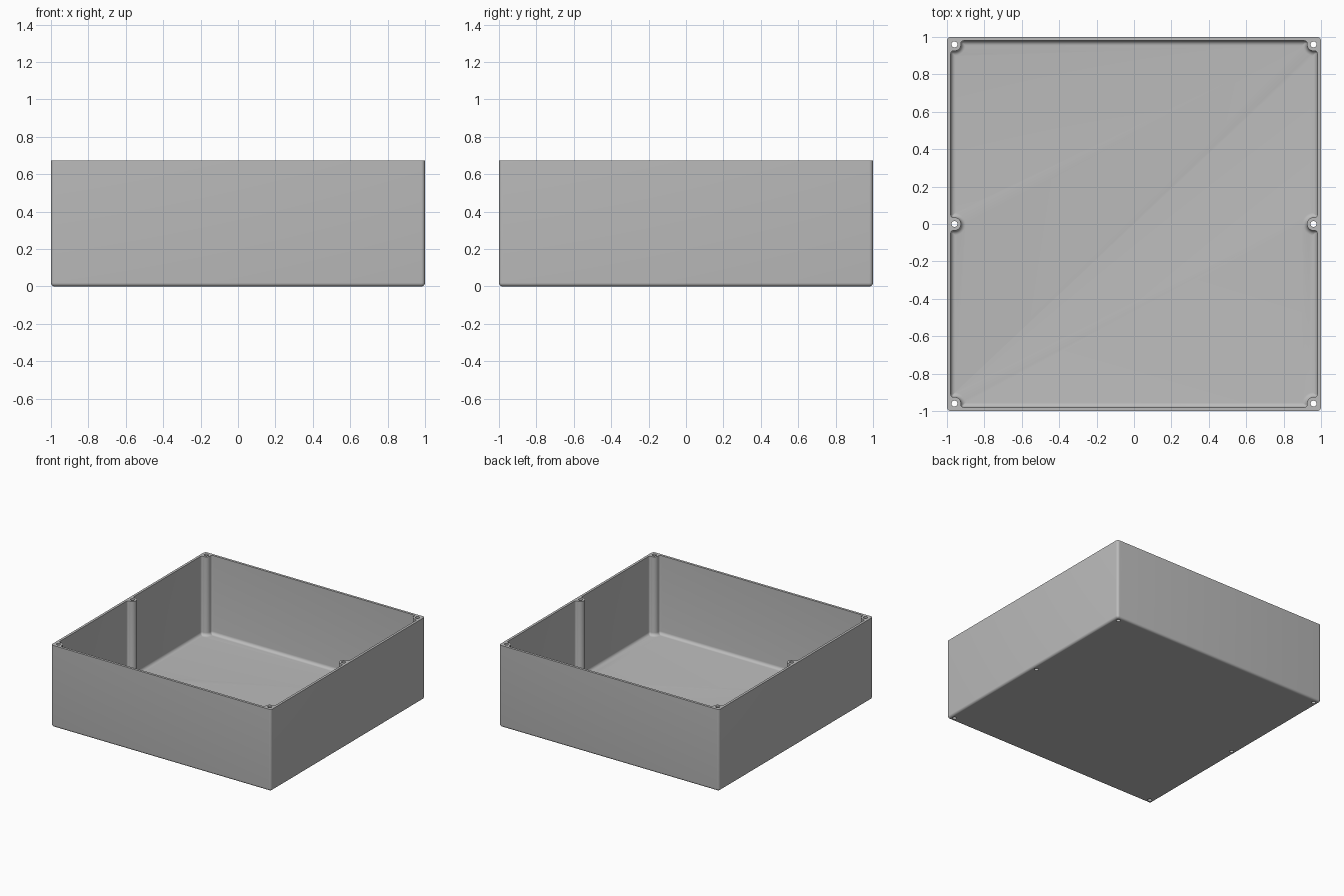
import bpy, bmesh
from math import sin, cos, pi, asin, radians

if "Cube" in bpy.data.objects:
    bpy.data.objects.remove(bpy.data.objects["Cube"])

HEIGHT = 0.672
WALL = 0.02      # wall thickness
FLOOR = 0.025    # floor thickness
POST = 0.96      # post axis distance from centre
POST_R = 0.035
HOLE_R = 0.016
FILLET = 0.015   # blend between post and wall


def arc(cx, cy, r, a0, a1, n):
    return [(cx + r * cos(a0 + (a1 - a0) * i / n), cy + r * sin(a0 + (a1 - a0) * i / n))
            for i in range(n + 1)]


def cavity_outline(d):
    """Inside outline with posts, shrunk inwards by d."""
    wall, r, f = 1 - WALL - d, POST_R + d, max(FILLET - d, 0.003)
    cx = wall - f
    t = asin((cx - POST) / (r + f))
    off = (r + f) * cos(t)
    q = pi / 2
    side_post = (arc(cx, -off, f, 0, q + t, 6)
                 + arc(POST, 0, r, t - q, -t - 3 * q, 20)[1:-1]
                 + arc(cx, off, f, -q - t, 0, 6))
    corner = (arc(cx, POST - off, f, 0, q + t, 6)
              + arc(POST, POST, r, t - q, -t - 2 * q, 12)[1:-1]
              + arc(POST - off, cx, f, -t, q, 6))
    half = side_post + corner + [(-y, x) for x, y in corner]
    return half + [(-x, -y) for x, y in half]


def body_outline(d, r=0.02):
    """Rounded square outline, shrunk inwards by d."""
    c = 1 - r
    rr = max(r - d, 0.001)
    corner = arc(c, c, rr, 0, pi / 2, 6)
    half = corner + [(-y, x) for x, y in corner]
    return half + [(-x, -y) for x, y in half]


def loft(name, rings):
    """Closed solid through stacked (outline, z) rings."""
    bm = bmesh.new()
    loops = [[bm.verts.new((x, y, z)) for x, y in pts] for pts, z in rings]
    for a, b in zip(loops, loops[1:]):
        for i in range(len(a)):
            j = (i + 1) % len(a)
            bm.faces.new((a[i], a[j], b[j], b[i]))
    bm.faces.new(loops[0][::-1])
    bm.faces.new(loops[-1])
    bmesh.ops.recalc_face_normals(bm, faces=bm.faces)
    mesh = bpy.data.meshes.new(name)
    bm.to_mesh(mesh)
    bm.free()
    obj = bpy.data.objects.new(name, mesh)
    bpy.context.collection.objects.link(obj)
    return obj


def rounded_base(outline, z0, r, steps=6):
    """Rings forming a quarter-round bottom edge of radius r."""
    angles = [pi / 2 * i / steps for i in range(steps + 1)]
    return [(outline(r * (1 - sin(a))), z0 + r * (1 - cos(a))) for a in angles]


# Outer body
box = loft("enclosure_box", rounded_base(body_outline, 0, 0.019)
           + [(body_outline(0), HEIGHT)])

# Cavity and screw holes
cutters = [loft("cavity_cutter", rounded_base(cavity_outline, FLOOR, 0.025)
                + [(cavity_outline(0), HEIGHT + 0.1)])]
for x in (-POST, POST):
    for y in (-POST, 0, POST):
        circle = arc(x, y, HOLE_R, 0, 2 * pi, 24)[:-1]
        cutters.append(loft("hole_cutter", [(circle, -0.1), (circle, HEIGHT + 0.1)]))

bpy.context.view_layer.objects.active = box
for cutter in cutters:
    mod = box.modifiers.new("cut", 'BOOLEAN')
    mod.operation = 'DIFFERENCE'
    mod.solver = 'EXACT'
    mod.object = cutter
    bpy.ops.object.modifier_apply(modifier=mod.name)
    bpy.data.objects.remove(cutter)

# Material and shading
grey = bpy.data.materials.new("light_grey")
grey.use_nodes = True
grey.diffuse_color = (0.5, 0.5, 0.5, 1)
grey.node_tree.nodes["Principled BSDF"].inputs["Base Color"].default_value = (0.5, 0.5, 0.5, 1)
box.data.materials.clear()
box.data.materials.append(grey)

bpy.ops.object.select_all(action='DESELECT')
box.select_set(True)
bpy.ops.object.shade_smooth_by_angle(angle=radians(35))
